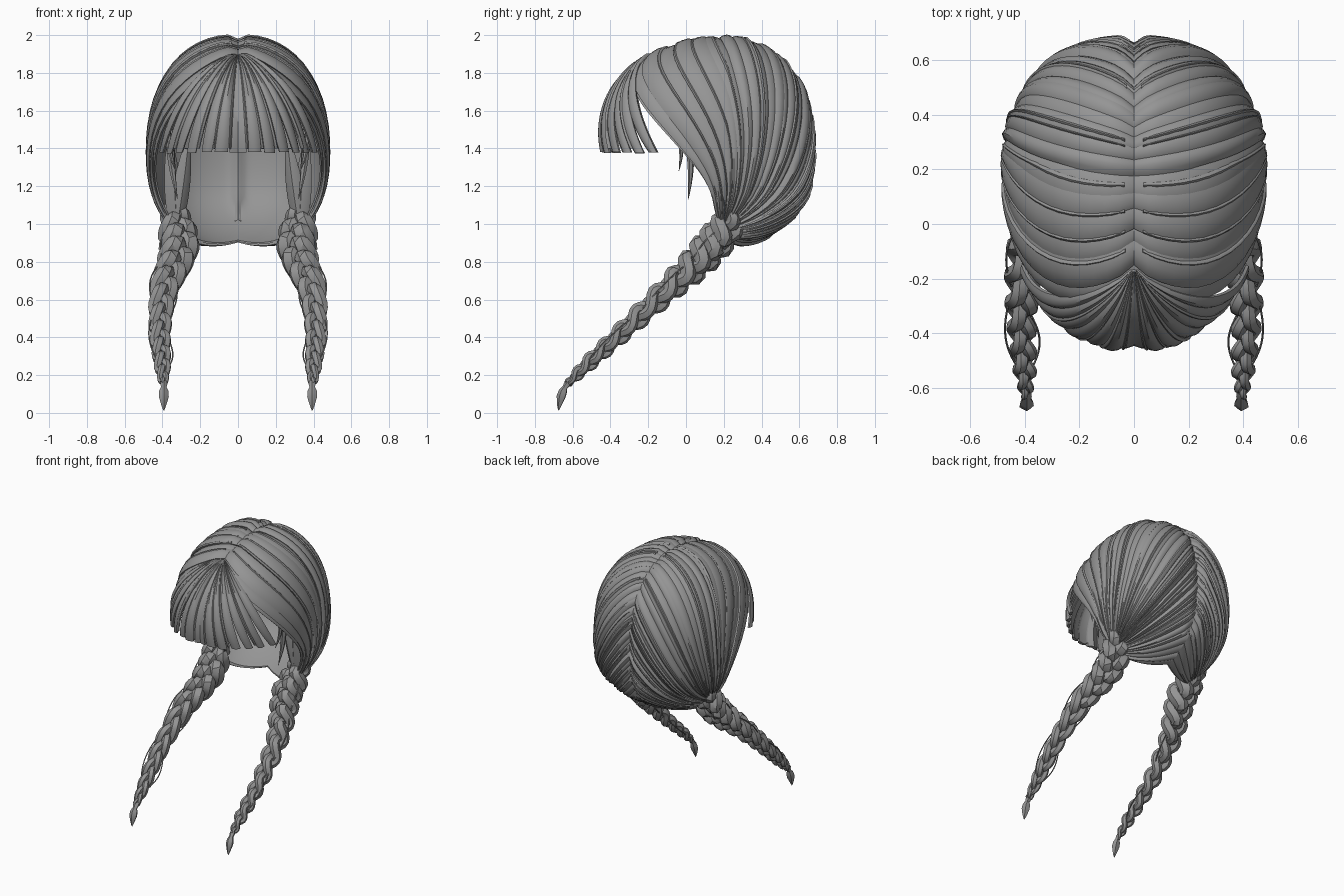
import bpy, math, random
from mathutils import Vector

if "Cube" in bpy.data.objects:
    bpy.data.objects.remove(bpy.data.objects["Cube"])

random.seed(4)
hair = bpy.data.materials.new("ash grey hair")
hair.diffuse_color = (0.3, 0.3, 0.3, 1)
hair.use_nodes = True
hair.node_tree.nodes["Principled BSDF"].inputs["Base Color"].default_value = hair.diffuse_color


def make(name, tubes, mirror=True):
    """Join closed tubes (lists of point rings) into one object."""
    verts, faces = [], []
    for rings in tubes:
        b, n = len(verts), len(rings[0])
        for r in rings:
            verts += [tuple(p) for p in r]
        for i in range(len(rings) - 1):
            for j in range(n):
                k = (j + 1) % n
                faces.append((b + i*n + j, b + i*n + k, b + i*n + n + k, b + i*n + n + j))
        faces.append(tuple(b + j for j in reversed(range(n))))
        faces.append(tuple(b + (len(rings) - 1)*n + j for j in range(n)))
    me = bpy.data.meshes.new(name)
    me.from_pydata(verts, [], faces)
    me.materials.append(hair)
    ob = bpy.data.objects.new(name, me)
    bpy.context.collection.objects.link(ob)
    bpy.ops.object.select_all(action='DESELECT')
    ob.select_set(True)
    bpy.context.view_layer.objects.active = ob
    bpy.ops.object.mode_set(mode='EDIT')
    bpy.ops.mesh.select_all(action='SELECT')
    bpy.ops.mesh.normals_make_consistent(inside=False)
    bpy.ops.object.mode_set(mode='OBJECT')
    bpy.ops.object.shade_smooth_by_angle(angle=math.radians(35))
    if mirror:
        ob.modifiers.new("mirror", 'MIRROR').use_mirror_merge = False
    return ob


def on_head(d, off=0.0):
    """Point on the rounded head volume in direction d, raised by off."""
    d = d.normalized()
    d = d / sum(abs(c)**2.25 for c in d)**(1/2.25)
    p = Vector((d.x*.475, .22 + d.y*(.46 if d.y > 0 else .69), 1.38 + d.z*(.61 if d.z > 0 else .55)))
    p += d.normalized()*off
    if p.z < 1.2:
        p.y -= 1.2*(1.2 - p.z)**2                       # nape tucks forward
    if d.z > -.6:
        p -= d*.025*math.exp(-(p.x/.03)**2)             # groove of the parting
    return p


def slerp(a, b, s):
    a, b = a.normalized(), b.normalized()
    w = a.angle(b)
    return (a*math.sin((1 - s)*w) + b*math.sin(s*w))/math.sin(w)


GATHER = Vector((.68, .08, -.73))
KNOT = Vector((.335, .22, 1.0))


def side_point(theta, s, off):
    """Sweep from the parting (angle theta) down to the knot behind the ear."""
    a = math.radians(theta)
    d = slerp(Vector((0, math.sin(a), math.cos(a))), GATHER, s)
    front = max(0, min(1, (35 - theta)/75))
    d.y += .55*front*s*math.sin(math.pi*s)**2
    p = on_head(d, off)
    k = max(0, (s - .78)/.22)
    return p.lerp(KNOT + (p - KNOT)*.55, k*k)


def strip(point, c, half, lift, thick, tilt=0, taper=0, steps=22, s0=0, s1=1):
    """Lens-shaped lock that follows point(across, along, offset)."""
    rings = []
    for i in range(steps + 1):
        s = s0 + (s1 - s0)*i/steps
        w = half*(1 - taper*(i/steps)**3)
        top = [(a, lift + thick*(1 - a*a) + tilt*a) for a in (-1, -.6, 0, .6, 1)]
        low = [(a, lift - .012 + tilt*a) for a in (.9, 0, -.9)]
        rings.append([point(c + a*w, s, o) for a, o in top + low])
    return rings


# Inner cap that closes the shell under the locks
make("inner_cap", [[[side_point(-38 + 188*j/30, i/24, o) for j, o in
                     [(j, -.02) for j in range(31)] + [(j, -.03) for j in range(30, -1, -1)]]
                    for i in range(25)]])

# Swept side and back locks
locks, N = [], 34
for i in range(N):
    th = -36 + 184*(i + .5)/N + random.uniform(-1, 1)
    locks.append(strip(side_point, th, random.uniform(2.8, 4.4), random.uniform(-.012, .002),
                       random.uniform(.008, .016), random.uniform(-.008, .008)))
make("side_locks", locks)

# Thin raised strands that break up the surface
make("fine_strands", [strip(side_point, random.uniform(-30, 140), random.uniform(.5, 1.1), .003,
                            random.uniform(.006, .011), s0=.03, s1=.97) for i in range(16)])


def fringe_point(phi, s, off):
    """Fan from the front of the parting down to the brow."""
    a = math.radians(phi)
    d = slerp(Vector((math.sin(a)*.04, -.56, .83)), Vector((math.sin(a), -math.cos(a), .0)), s)
    p = on_head(d, off)
    p.y += .03*s**4*math.cos(a)
    return p


# Fringe: fanned flat locks with split ends
fringe = []
for phi, half in ((0, 6.5), (10.5, 5.5), (20, 5), (30, 5.2), (39, 4.6), (47, 4.6), (55, 4.5)):
    for sg in ((1, -1) if phi else (1,)):
        fringe.append(strip(fringe_point, phi*sg, half, random.uniform(.0, .01), .012,
                            random.uniform(-.005, .005), .2 + .006*phi, 18, .0,
                            random.uniform(.995, 1.01)))
for phi in (-43, -26, -15, -5, 6, 16, 25, 44):
    fringe.append(strip(fringe_point, phi, 1.6, .008, .009, 0, .5, 18, .02, .97))
make("fringe", fringe, False)


def catmull(pts, u):
    """Smooth interpolation through equally spaced control tuples."""
    x = max(0, min(.99999, u))*(len(pts) - 1)
    i, f = int(x), x - int(x)
    q = [pts[max(0, min(len(pts) - 1, i + k))] for k in (-1, 0, 1, 2)]
    return [.5*(2*b + (c - a)*f + (2*a - 5*b + 4*c - d)*f*f + (3*b - a - 3*c + d)*f**3)
            for a, b, c, d in zip(*q)]


# Braid centre line: x, y, z, half width
BRAID = [(.34, .25, 1.15, .035), (.33, .22, 1.0, .085), (.31, .14, .89, .098), (.34, .04, .78, .088),
         (.39, -.09, .66, .072), (.41, -.25, .51, .06), (.41, -.4, .37, .05), (.40, -.53, .25, .042),
         (.395, -.625, .155, .022)]


def frame(u):
    c = catmull(BRAID, u)
    t = (Vector(catmull(BRAID, u + .01)[:3]) - Vector(catmull(BRAID, u - .01)[:3])).normalized()
    side = Vector((1, -.35, .25))
    side = (side - t*side.dot(t)).normalized()
    return Vector(c[:3]), t, side, t.cross(side), c[3]


def strand(u, ph):
    c, t, a, b, w = frame(u)
    q = 2*math.pi*(3.7*u + .5*u*u) + ph
    return c + a*w*.56*math.sin(q) + b*w*.48*math.sin(2*q), w


def tube(path, n=10, flat=1.0, ridge=0.0):
    """Round tube along a list of (point, radius)."""
    rings = []
    for i, (p, r) in enumerate(path):
        t = (path[min(i + 1, len(path) - 1)][0] - path[max(i - 1, 0)][0]).normalized()
        a = Vector((1, -.35, .25))
        a = (a - t*a.dot(t)).normalized()
        b = t.cross(a)
        rings.append([p + (a*math.cos(k*2*math.pi/n) + b*flat*math.sin(k*2*math.pi/n))
                      * r*(1 - ridge*(k % 2)) for k in range(n)])
    return rings


# Three woven strands
M = 96
make("braids", [tube([(p, w*.53) for p, w in (strand(i/M, k*2*math.pi/3) for i in range(M + 1))],
                     12, .95, .1) for k in range(3)])

# Tie and pointed tuft at the end of each braid
TUFT = [(-.615, .165, .018), (-.63, .15, .02), (-.64, .135, .016), (-.65, .115, .026), (-.66, .085, .028),
        (-.667, .055, .019), (-.672, .03, .01), (-.674, .012, .002)]
make("braid_tips", [tube([(Vector((.393, y, z)), r) for y, z, r in TUFT], 10, .9, .15)])

# Loose strands that bow out from the braids
loose = []
for u0, u1, out in ((.15, .4, .05), (.38, .6, .045), (.45, .62, -.04), (.62, .85, .04), (.7, .88, -.045)):
    path = []
    for i in range(15):
        f = i/14
        c, t, a, b, w = frame(u0 + (u1 - u0)*f)
        path.append((c + a*(math.copysign(w*.7, out) + out*.75*math.sin(math.pi*f)), .004))
    loose.append(tube(path, 5))
make("loose_strands", loose)

# Temple wisps in front of the ears, and wisps looping beside the jaw
wisps = []
for x, y, z0, z1, r in ((.36, .01, 1.5, 1.13, .024), (.37, -.04, 1.5, 1.28, .016)):
    wisps.append(tube([(Vector((x - .04*f*f, y + .015*math.sin(3*f), z0 + (z1 - z0)*f)), r*(1 - f**2) + .001)
                       for f in (i/10 for i in range(11))], 6, .9))
for k in range(2):
    wisps.append(tube([(Vector((.45 + .03*math.sin(math.pi*f) - .1*f*f, .12 + .03*k + .08*f, 1.32 - .32*f)), .004)
                       for f in (i/12 for i in range(13))], 5))
make("temple_wisps", wisps)

# Locks on the inner side running down into the braid
make("inner_locks", [tube([(Vector((x + (.33 - x)*f, .16 + .06*f, 1.4 - .42*f)), .012 + .035*math.sin(math.pi*(.1 + .7*f)))
                           for f in (i/10 for i in range(11))], 8, .6, .1) for x in (.27, .36)])
